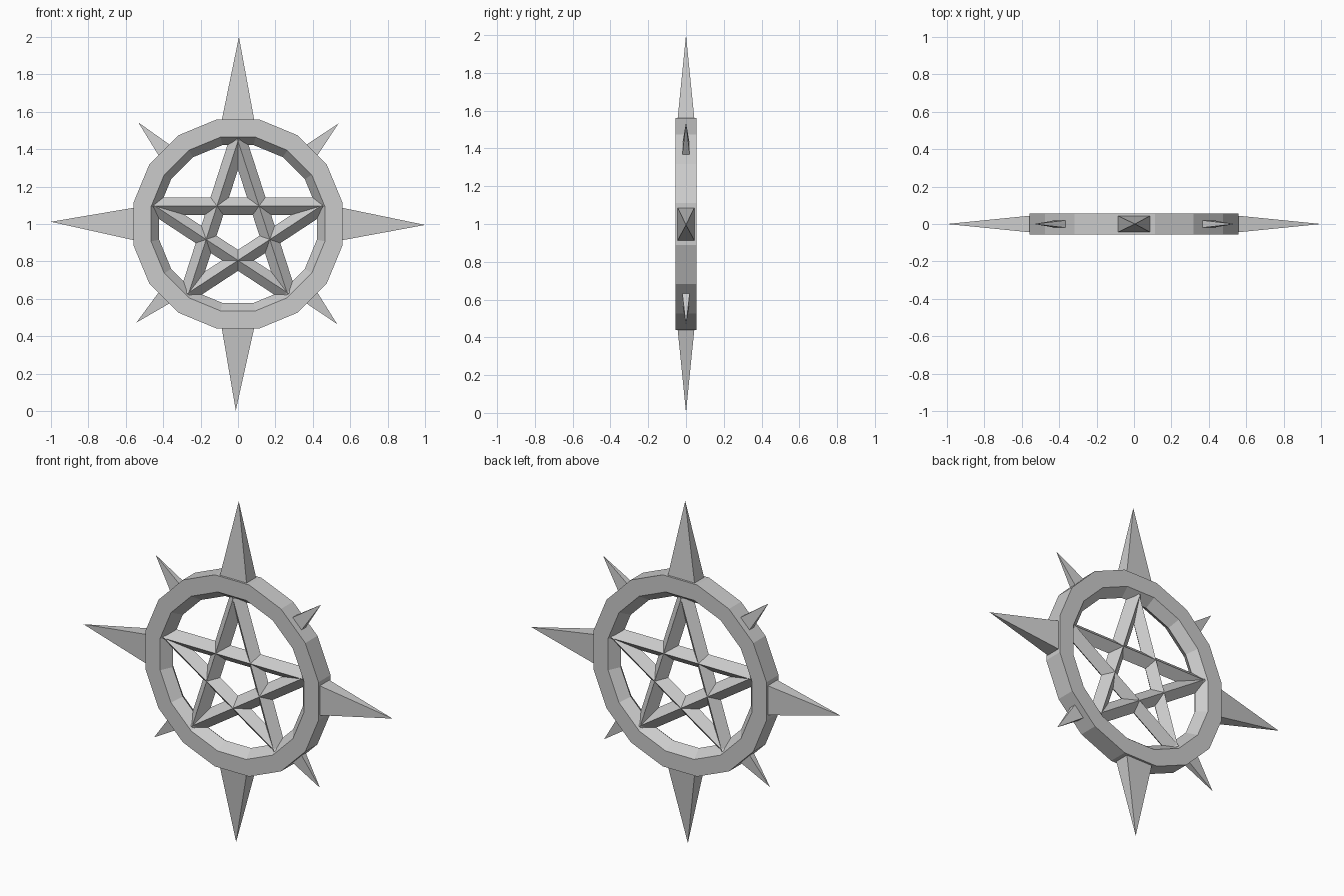
import bpy, bmesh, math
from mathutils import Vector

if "Cube" in bpy.data.objects:
    bpy.data.objects.remove(bpy.data.objects["Cube"])

C = Vector((0, 0, 1))      # centre of the wheel
Y = Vector((0, 1, 0))


def make(name, verts, faces):
    mesh = bpy.data.meshes.new(name)
    mesh.from_pydata([tuple(v) for v in verts], [], faces)
    bm = bmesh.new()
    bm.from_mesh(mesh)
    bmesh.ops.recalc_face_normals(bm, faces=bm.faces)
    bm.to_mesh(mesh)
    bm.free()
    ob = bpy.data.objects.new(name, mesh)
    bpy.context.collection.objects.link(ob)
    return ob


# 16-sided ring: flat outside, ridged inside
N = 16
profile = [(0.571, -0.056), (0.571, 0.056), (0.474, 0.056), (0.43, 0), (0.474, -0.056)]
P = len(profile)
verts, faces = [], []
for i in range(N):
    a = 2 * math.pi * (i + 0.5) / N
    for r, y in profile:
        verts.append(C + Vector((r * math.cos(a), y, r * math.sin(a))))
    for j in range(P):
        k, m = (i + 1) % N, (j + 1) % P
        faces.append((i * P + j, i * P + m, k * P + m, k * P + j))
make("ring", verts, faces)


# Star made of five diamond-section bars
def bar(name, a, b, half=0.047, extend=0.012):
    a, b = Vector((a[0], 0, a[1])), Vector((b[0], 0, b[1]))
    d = (b - a).normalized()
    side = Y.cross(d)
    section = [side * half, Y * half, -side * half, -Y * half]
    vs = [p + s for p in (a - d * extend, b + d * extend) for s in section]
    fs = [(0, 1, 2, 3), (4, 5, 6, 7)]
    fs += [(i, (i + 1) % 4, 4 + (i + 1) % 4, 4 + i) for i in range(4)]
    make(name, vs, fs)


tips = [(0, 1.444), (0.443, 1.096), (0.262, 0.634), (-0.262, 0.634), (-0.443, 1.096)]
for i in range(5):
    bar(f"star_bar_{i + 1}", tips[i], tips[(i + 2) % 5])


# Four-sided spikes standing on the rim
def spike(name, angle, tip, half_w, half_y, base_r):
    a = math.radians(angle)
    out = Vector((math.cos(a), 0, math.sin(a)))
    side = Y.cross(out)
    base = C + out * base_r
    vs = [base + side * half_w * s + Y * half_y * t
          for s, t in ((-1, -1), (1, -1), (1, 1), (-1, 1))]
    vs.append(Vector((tip[0], 0, tip[1])))
    make(name, vs, [(0, 1, 2, 3)] + [(i, (i + 1) % 4, 4) for i in range(4)])


for i, tip in enumerate([(1, 0.995), (0.005, 2), (-1, 1.012), (-0.012, 0.003)]):
    spike(f"long_spike_{i + 1}", 90 * i, tip, 0.088, 0.045, 0.55)
for i, tip in enumerate([(0.537, 1.537), (-0.533, 1.543), (-0.543, 0.473), (0.53, 0.465)]):
    spike(f"short_spike_{i + 1}", 45 + 90 * i, tip, 0.042, 0.02, 0.555)
